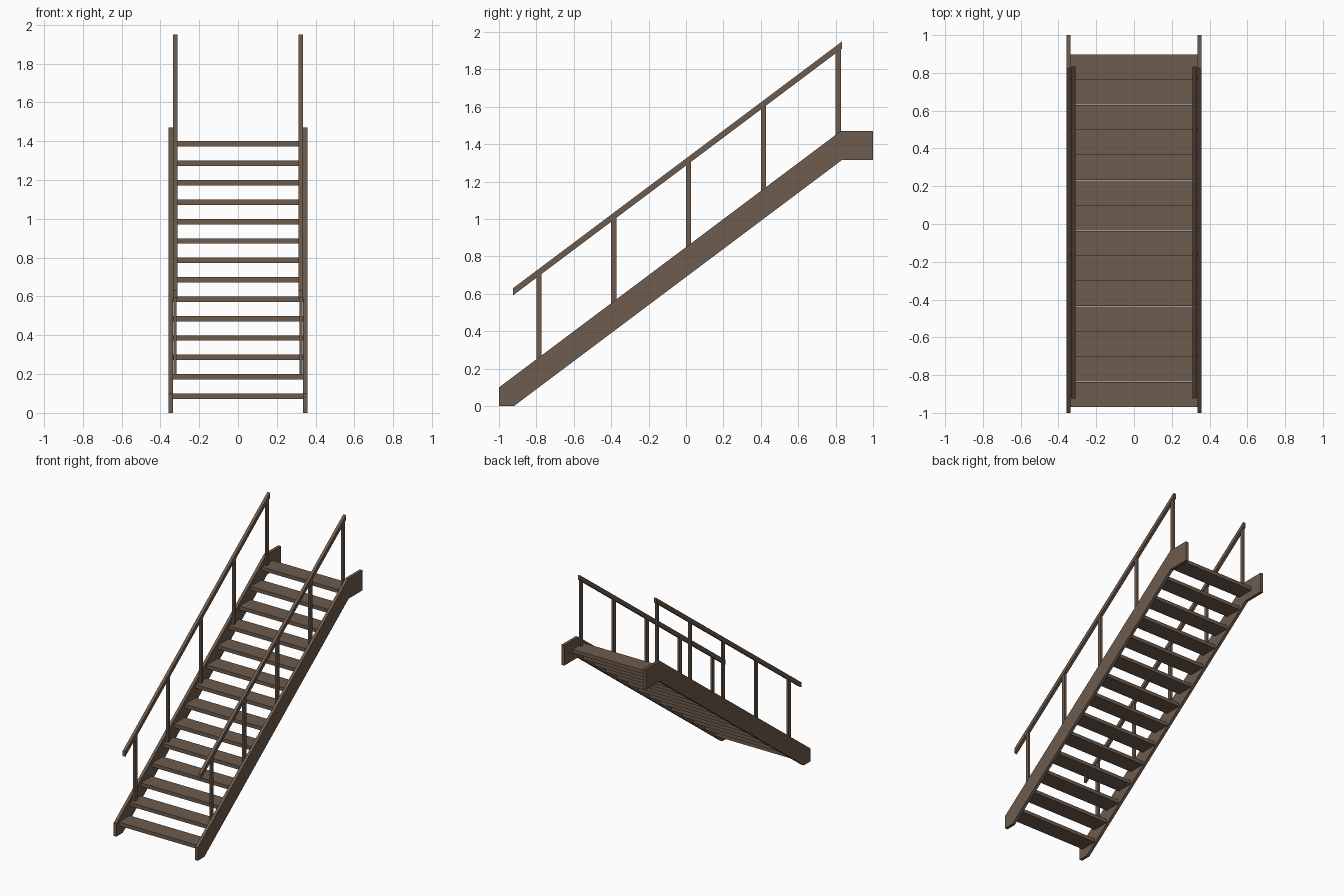
import bpy, bmesh

if "Cube" in bpy.data.objects:
    bpy.data.objects.remove(bpy.data.objects["Cube"])

wood = bpy.data.materials.new("brown")
wood.diffuse_color = (0.155, 0.106, 0.075, 1)
wood.use_nodes = True
wood.node_tree.nodes["Principled BSDF"].inputs["Base Color"].default_value = wood.diffuse_color


def extrude_profile(name, profile, x0, x1):
    """Solid made from a (y, z) side profile spanning x0..x1."""
    bm = bmesh.new()
    face = bm.faces.new([bm.verts.new((x0, y, z)) for y, z in profile])
    ext = bmesh.ops.extrude_face_region(bm, geom=[face])
    verts = [g for g in ext["geom"] if isinstance(g, bmesh.types.BMVert)]
    bmesh.ops.translate(bm, verts=verts, vec=(x1 - x0, 0, 0))
    bmesh.ops.recalc_face_normals(bm, faces=bm.faces[:])
    mesh = bpy.data.meshes.new(name)
    bm.to_mesh(mesh)
    bm.free()
    mesh.materials.append(wood)
    obj = bpy.data.objects.new(name, mesh)
    bpy.context.collection.objects.link(obj)
    return obj


SLOPE, RUN, RISE, FIRST_Y = 0.75, 0.1333, 0.1, -0.968
RAIL_Y0, RAIL_Y1, RAIL_Z = -0.925, 0.835, 0.592


def rail_bottom(y):
    return RAIL_Z + (y - RAIL_Y0) * SLOPE


# open treads between the stringers
for i in range(14):
    y, z = FIRST_Y + i * RUN, (i + 1) * RISE
    extrude_profile(f"tread_{i + 1}", [(y, z - 0.028), (y + RUN - 0.001, z - 0.028),
                                       (y + RUN - 0.001, z), (y, z)], -0.336, 0.336)

for side, s in (("left", -1), ("right", 1)):
    # sloped stringer with a level top end
    extrude_profile(f"{side}_stringer",
                    [(-1, 0), (-0.92, 0), (0.833, 1.315), (1, 1.315),
                     (1, 1.47), (0.827, 1.47), (-1, 0.10)], s * 0.335, s * 0.358)
    # handrail
    extrude_profile(f"{side}_handrail",
                    [(RAIL_Y0, RAIL_Z), (RAIL_Y1, rail_bottom(RAIL_Y1)),
                     (RAIL_Y1, rail_bottom(RAIL_Y1) + 0.038), (RAIL_Y0, RAIL_Z + 0.038)],
                    s * 0.311, s * 0.334)
    # posts standing on every third tread
    for k in range(5):
        y0, base = -0.8 + 0.4 * k, 0.195 + 0.3 * k
        y1 = y0 + 0.028
        extrude_profile(f"{side}_post_{k + 1}",
                        [(y0, base), (y1, base), (y1, rail_bottom(y1) + 0.005),
                         (y0, rail_bottom(y0) + 0.005)], s * 0.316, s * 0.332)
